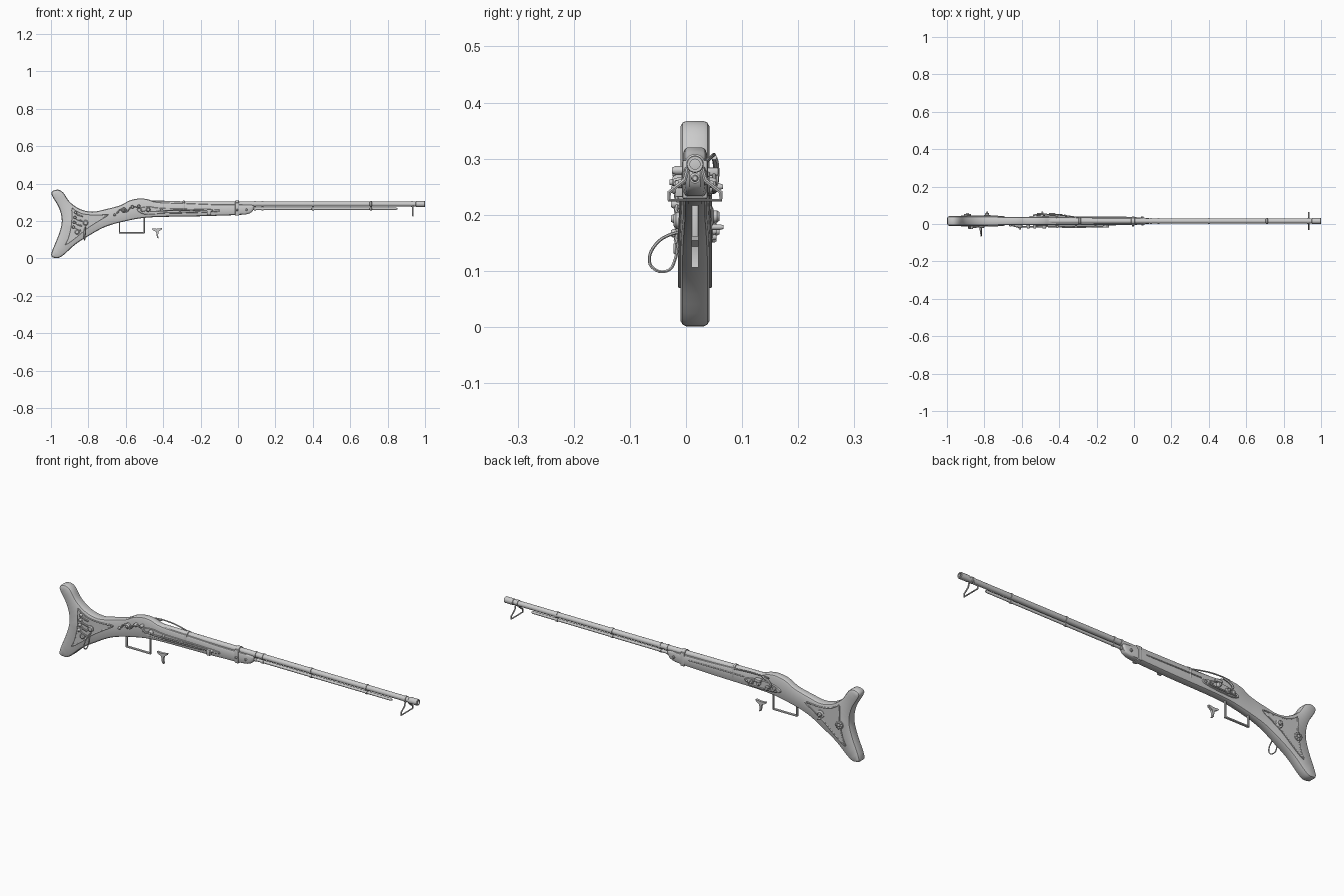
import bpy, bmesh, math
from mathutils import Vector

if "Cube" in bpy.data.objects:
    bpy.data.objects.remove(bpy.data.objects["Cube"])

C = 0.016        # centre plane of the gun in y
BZ = 0.29        # barrel axis height


def finish(name, bm, angle=35):
    bmesh.ops.recalc_face_normals(bm, faces=bm.faces)
    me = bpy.data.meshes.new(name)
    bm.to_mesh(me)
    bm.free()
    ob = bpy.data.objects.new(name, me)
    bpy.context.collection.objects.link(ob)
    bpy.ops.object.select_all(action='DESELECT')
    ob.select_set(True)
    bpy.context.view_layer.objects.active = ob
    bpy.ops.object.shade_smooth_by_angle(angle=math.radians(angle))
    return ob


def spline(pts, n=4, closed=True):
    out, m = [], len(pts)
    for i in range(m if closed else m - 1):
        ids = [(i + k) % m if closed else min(max(i + k, 0), m - 1) for k in (-1, 0, 1, 2)]
        a, b, c, d = [Vector(pts[k]) for k in ids]
        for s in range(n):
            t = s / n
            out.append(0.5 * (2*b + (c-a)*t + (2*a-5*b+4*c-d)*t*t + (3*b-a-3*c+d)*t**3))
    if not closed:
        out.append(Vector(pts[-1]))
    return out


def slab(name, pts, layers, halfwidth=lambda x: 1.0, cy=C):
    """Stack inset copies of a clockwise xz outline; layers are (inset, y factor)."""
    bm, rings, m = bmesh.new(), [], len(pts)
    for d, f in layers:
        ring = []
        for i, p in enumerate(pts):
            t = (pts[(i+1) % m] - pts[i-1]).normalized()
            q = p + Vector((t.y, -t.x)) * d
            ring.append(bm.verts.new((q.x, cy + f * halfwidth(q.x), q.y)))
        rings.append(ring)
    for a, b in zip(rings, rings[1:]):
        for i in range(m):
            bm.faces.new((a[i], a[(i+1) % m], b[(i+1) % m], b[i]))
    caps = [bm.faces.new(rings[0]), bm.faces.new(rings[-1])]
    bm.normal_update()
    bmesh.ops.triangulate(bm, faces=caps, ngon_method='BEAUTY')
    return finish(name, bm)


def lathe(name, prof, z=BZ, y=C, seg=20, axis='X', x=0):
    """Revolve (position, radius) pairs about an x or y axis."""
    bm, rings = bmesh.new(), []
    for h, r in prof:
        ring = []
        for k in range(seg):
            a = 2 * math.pi * k / seg
            u, v = r * math.cos(a), r * math.sin(a)
            ring.append(bm.verts.new((h, y+u, z+v) if axis == 'X' else (x+u, h, z+v)))
        rings.append(ring)
    for a, b in zip(rings, rings[1:]):
        for k in range(seg):
            bm.faces.new((a[k], a[(k+1) % seg], b[(k+1) % seg], b[k]))
    bm.faces.new(rings[0])
    bm.faces.new(rings[-1])
    return finish(name, bm)


def tube(name, pts, r, closed=False):
    cu = bpy.data.curves.new(name, 'CURVE')
    cu.dimensions, cu.bevel_depth, cu.bevel_resolution = '3D', r, 1
    cu.use_fill_caps = True
    sp = cu.splines.new('POLY')
    sp.points.add(len(pts) - 1)
    for p, q in zip(sp.points, pts):
        p.co = (*q, 1)
    sp.use_cyclic_u = closed
    tmp = bpy.data.objects.new(name + "_path", cu)
    bpy.context.collection.objects.link(tmp)
    dg = bpy.context.evaluated_depsgraph_get()
    bm = bmesh.new()
    bm.from_mesh(tmp.evaluated_get(dg).to_mesh())
    bpy.data.objects.remove(tmp)
    return finish(name, bm, 50)


def box(name, x0, x1, y0, y1, z0, z1, bev=0.002):
    bm = bmesh.new()
    bmesh.ops.create_cube(bm, size=1)
    for v in bm.verts:
        v.co = ((x0+x1)/2 + v.co.x*(x1-x0), (y0+y1)/2 + v.co.y*(y1-y0), (z0+z1)/2 + v.co.z*(z1-z0))
    bmesh.ops.bevel(bm, geom=bm.edges[:], offset=bev, segments=2, affect='EDGES', profile=0.5)
    return finish(name, bm)


def knob(name, x, z, r, y0, y1):
    e = (y1 - y0) * 0.25
    return lathe(name, [(y0, r), (y1 - e, r), (y1, r * 0.65)], z=z, axis='Y', x=x, seg=12)


# stock: outline in xz with chamfered rims, narrowing through the wrist
outline = [(-.998, .345), (-.968, .367), (-.935, .352), (-.90, .302), (-.846, .264), (-.78, .249),
           (-.71, .262), (-.63, .283), (-.58, .309), (-.525, .320), (-.48, .315), (-.43, .301),
           (-.28, .295), (-.1, .288), (.04, .287), (.083, .282), (.08, .255), (.055, .238), (0, .232), (-.2, .225),
           (-.47, .219), (-.6, .199), (-.71, .168), (-.80, .119), (-.87, .074), (-.94, .012),
           (-.975, .002), (-.999, .022), (-.958, .128), (-.942, .2), (-.957, .27)]


def half(x):
    if x < -.65:
        return .026 - .005 * max(0, (x + .8) / .15)
    return .021 - .005 * max(0, x / .08)


slab("stock", spline(outline), [(.010, -1), (.003, -.85), (0, -.6), (0, .6), (.003, .85), (.010, 1)], half)

# barrel with bored flared muzzle, collars and ramrod
lathe("barrel", [(-.46, .016), (-.2, .0145), (.08, .0135), (.95, .013), (.952, .0155), (.998, .0155), (1, .014),
                 (1, .009), (.9, .009)])
lathe("ramrod", [(.02, .0075), (.845, .0065), (.852, .004)], z=.265, seg=12)
for i, x in enumerate((.09, .13, .40, .71, .93)):
    lathe(f"barrel_collar_{i}", [(x-.006, .012), (x-.005, .0155), (x+.005, .0155), (x+.006, .012)])
    if x < .8:
        lathe(f"ramrod_pipe_{i}", [(x-.006, .006), (x-.005, .0095), (x+.005, .0095), (x+.006, .006)], z=.265, seg=12)

# stock bands holding the barrel
for i, (x, w, z0, hw) in enumerate(((-.29, .007, .245, .0225), (-.005, .011, .228, .023))):
    box(f"stock_band_{i}", x-w, x+w, C-hw, C+hw, z0, .298, .005)
    lathe(f"band_hoop_{i}", [(x-w, .015), (x-w+.002, .018), (x+w-.002, .018), (x+w, .015)])

# muzzle stirrup hanging below the barrel
tube("muzzle_stirrup", [(.935, C-.012, .285), (.935, C-.018, .262), (.935, C-.046, .24), (.935, C-.046, .226),
                        (.935, C+.046, .226), (.935, C+.046, .24), (.935, C+.018, .262), (.935, C+.012, .285)], .004)

# trigger guard strip and loose trigger
gx0, gx1, gz, t = -.637, -.498, .134, .007
box("guard_bottom", gx0, gx1, C-.006, C+.006, gz, gz+t)
box("guard_rear", gx0, gx0+t, C-.006, C+.006, gz, .205)
box("guard_front", gx1-t, gx1, C-.006, C+.006, gz, .228)
trig = [(-.462, .160), (-.435, .158), (-.405, .162), (-.407, .154), (-.424, .143), (-.428, .122),
        (-.424, .106), (-.433, .110), (-.438, .142), (-.458, .152)]
slab("trigger", [Vector(p) for p in trig], [(0, -.006), (0, .006)])

# butt panels with raised border on both sides
panel = [(-.888, .268), (-.872, .258), (-.83, .238), (-.76, .231), (-.695, .233), (-.75, .197), (-.81, .158),
         (-.865, .112), (-.922, .072), (-.908, .105), (-.893, .165), (-.888, .22)]
pp = spline(panel, 3)
for side, s in (("front", -1), ("back", 1)):
    face = lambda x, s=s: C + s * (half(x) + .001)
    tube(f"panel_border_{side}", [(p.x, face(p.x), p.y) for p in pp], .0035, True)
    slab(f"butt_panel_{side}", pp, [(0, .5), (.003, 1.08)], lambda x, s=s: s * half(x))

# inlaid rods and studs on the front of the butt
for i in range(4):
    z = .155 + i * .026
    tube(f"butt_inlay_{i}", [(-.878+.004*i, -.015, z+.012), (-.858, -.018, z), (-.838+.003*i, -.015, z-.008)], .004)
    knob(f"butt_stud_{i}", -.88+.004*i, z+.012, .008, -.008, -.027)
knob("butt_disc_front", -.86, .14, .013, -.008, -.022)

# rosette and swivel bolt on the back of the butt
knob("rosette_base", -.89, .17, .021, .038, .049)
for k in range(8):
    a = k * math.pi / 4
    knob(f"rosette_petal_{k}", -.89+.014*math.cos(a), .17+.014*math.sin(a), .0055, .04, .054)
knob("rosette_centre", -.89, .17, .007, .04, .06)
knob("swivel_washer", -.785, .197, .02, .035, .049)
knob("swivel_boss", -.785, .197, .011, .04, .06)
knob("swivel_pin", -.785, .178, .005, .04, .067)
knob("sling_washer", -.815, .19, .015, -.004, -.022)

# sling loop
loop = [(-.815, -.012, .168), (-.815, -.042, .158), (-.816, -.062, .135), (-.818, -.064, .112),
        (-.82, -.048, .099), (-.823, -.028, .103), (-.823, -.018, .125), (-.822, -.014, .15)]
tube("sling_loop", spline(loop, 4), .0028, True)

# front side plate with its rods and fittings
plate = [(-.54, .262), (-.48, .277), (-.40, .268), (-.13, .262), (-.10, .256), (-.13, .247), (-.40, .238), (-.50, .235)]
slab("side_plate", spline(plate, 3), [(0, .015), (0, .022), (.002, .024)], lambda x: -1.0)
tube("side_rod", [(-.47, -.013, .25), (-.36, -.017, .256), (-.25, -.016, .258), (-.14, -.013, .256)], .004)
tube("side_spring", [(-.42, -.012, .243), (-.3, -.015, .247), (-.2, -.012, .25)], .003)
for i, (x, z, r, y) in enumerate(((-.66, .232, .007, -.014), (-.61, .258, .014, -.021), (-.61, .258, .007, -.029),
                                  (-.565, .275, .009, -.024), (-.53, .279, .008, -.025), (-.48, .26, .012, -.024),
                                  (-.41, .26, .006, -.022), (-.31, .256, .006, -.022), (-.14, .255, .007, -.02),
                                  (-.005, .258, .006, -.014), (.045, .26, .006, -.008))):
    knob(f"side_screw_{i}", x, z, r, .004, y)
tube("side_scroll", spline([(-.65, -.007, .238), (-.625, -.014, .262), (-.595, -.015, .25), (-.57, -.015, .275),
                            (-.53, -.014, .27), (-.51, -.013, .252), (-.48, -.013, .262)], 4, False), .0045)
box("side_clip", -.165, -.145, -.019, 0, .232, .262)

# lock on the back side: plate, cock, pan and lever rod
lock = [(-.56, .25), (-.52, .272), (-.45, .279), (-.37, .268), (-.355, .255), (-.38, .243), (-.46, .235), (-.53, .234)]
slab("lock_plate", spline(lock, 3), [(0, .015), (0, .024), (.002, .027)])
for i, (x, z, r, y) in enumerate(((-.525, .255, .01, .054), (-.49, .25, .013, .056), (-.49, .25, .006, .066),
                                  (-.44, .262, .011, .058), (-.40, .257, .009, .054), (-.37, .255, .006, .05))):
    knob(f"lock_screw_{i}", x, z, r, .035, y)
tube("lock_cock", spline([(-.49, .052, .25), (-.515, .054, .272), (-.495, .053, .292), (-.465, .05, .303)], 4, False), .0055)
tube("lock_spring", spline([(-.54, .046, .245), (-.46, .05, .241), (-.385, .05, .247), (-.42, .05, .27)], 4, False), .004)
box("priming_pan", -.455, -.42, .034, .058, .27, .284, .003)
tube("lever_rod", spline([(-.5, .05, .304), (-.45, .05, .307), (-.38, .046, .304), (-.29, .034, .292)], 4, False), .0032)
tube("back_trim", [(-.35, .038, .268), (-.2, .038, .268), (-.04, .037, .267)], .003)
knob("fore_screw_back", .045, .26, .007, .03, .041)
